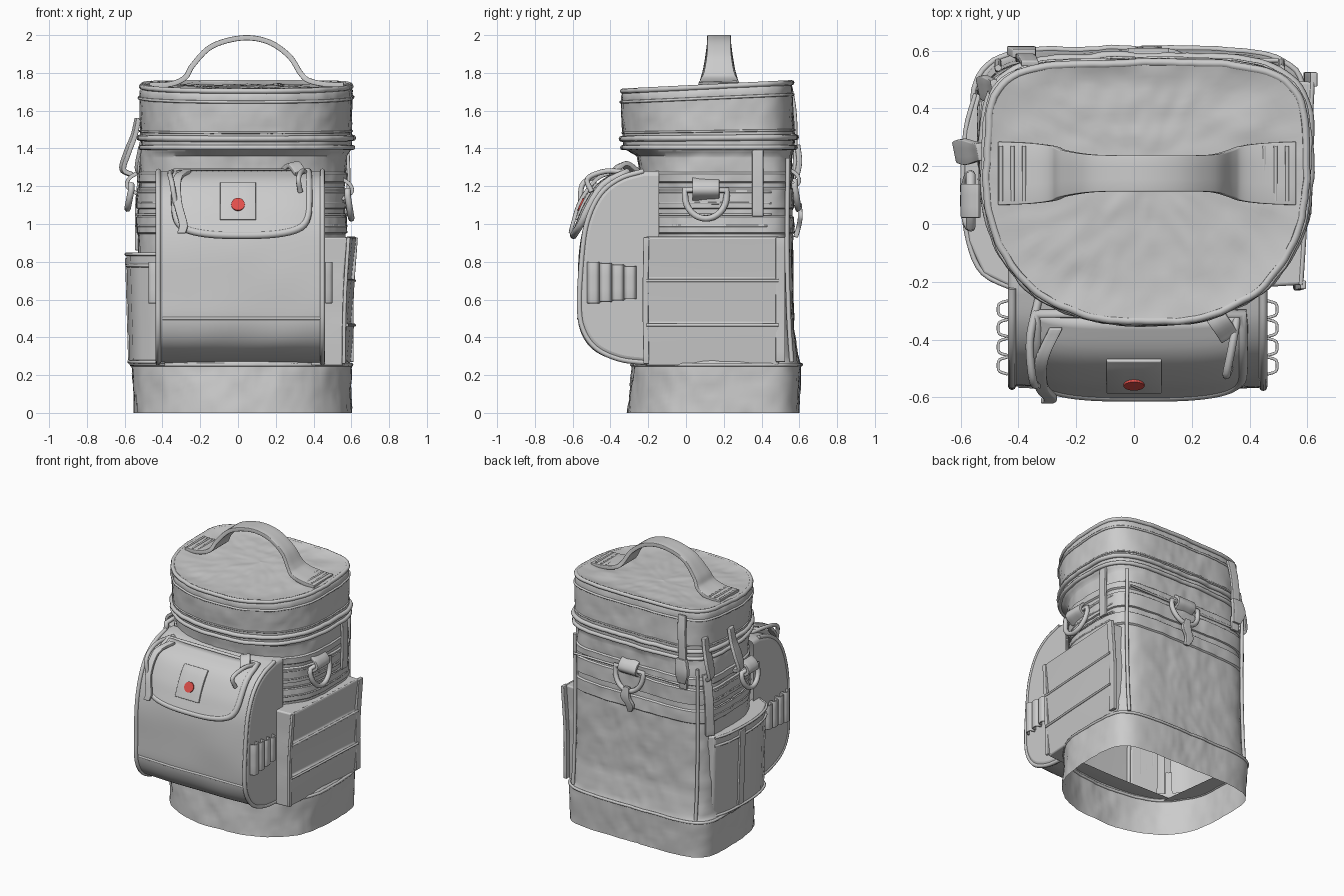
import bpy, bmesh, math
from mathutils import Vector, noise

if "Cube" in bpy.data.objects:
    bpy.data.objects.remove(bpy.data.objects["Cube"])

V = Vector


def mesh(name, verts, faces, solid=0, bevel=0):
    me = bpy.data.meshes.new(name)
    me.from_pydata([tuple(v) for v in verts], [], faces)
    bm = bmesh.new()
    bm.from_mesh(me)
    bmesh.ops.delete(bm, geom=[v for v in bm.verts if not v.link_faces], context='VERTS')
    bmesh.ops.recalc_face_normals(bm, faces=bm.faces)
    bm.to_mesh(me)
    bm.free()
    ob = bpy.data.objects.new(name, me)
    bpy.context.collection.objects.link(ob)
    bpy.ops.object.select_all(action='DESELECT')
    ob.select_set(True)
    bpy.context.view_layer.objects.active = ob
    bpy.ops.object.shade_smooth_by_angle(angle=math.radians(40))
    if solid:
        m = ob.modifiers.new("thickness", 'SOLIDIFY')
        m.thickness, m.offset = solid, 0
    if bevel:
        m = ob.modifiers.new("soft_edges", 'BEVEL')
        m.width, m.segments, m.limit_method, m.angle_limit = bevel, 3, 'ANGLE', 0.7
    return ob


def spline(pts, k=6):
    p = [V(q) for q in pts]
    p = [2 * p[0] - p[1]] + p + [2 * p[-1] - p[-2]]
    out = []
    for i in range(1, len(p) - 2):
        a, b, c, d = p[i - 1:i + 3]
        for j in range(k):
            t = j / k
            out.append(0.5 * (2 * b + (c - a) * t + (2 * a - 5 * b + 4 * c - d) * t * t
                              + (3 * b - a - 3 * c + d) * t ** 3))
    return out + [p[-2]]


def grid(rows, closed=False):
    n, faces = len(rows[0]), []
    for i in range(len(rows) - 1):
        for j in range(n if closed else n - 1):
            k = (j + 1) % n
            faces.append((i * n + j, i * n + k, (i + 1) * n + k, (i + 1) * n + j))
    return [v for r in rows for v in r], faces


def tube(name, pts, r, cyclic=False):
    cu = bpy.data.curves.new(name, 'CURVE')
    cu.dimensions, cu.bevel_depth, cu.bevel_resolution = '3D', r, 2
    cu.use_fill_caps = True
    s = cu.splines.new('POLY')
    s.points.add(len(pts) - 1)
    for q, p in zip(s.points, pts):
        q.co = (*p, 1)
    s.use_cyclic_u = cyclic
    ob = bpy.data.objects.new(name, cu)
    bpy.context.collection.objects.link(ob)


def ribbon(name, pts, side, width, thick=0.02, k=6):
    ws = width if isinstance(width, list) else [width] * len(pts)
    path, w = spline(pts, k), [q.x for q in spline([(a, 0, 0) for a in ws], k)]
    rows = [[p + V(side) * a * f for f in (-.5, -.17, .17, .5)] for p, a in zip(path, w)]
    return mesh(name, *grid(rows), solid=thick, bevel=0.004)


def side_pocket(name, outline, steps):
    """Open-backed pocket: the outline is pushed outwards by each (height, offset) step."""
    s, n = math.copysign(1, outline[1][0]), len(outline)
    v, f = grid([[V((x + s * o, y, z)) for x, y in outline] for z, o in steps])
    return mesh(name, v, f + [tuple(range(n)), tuple(range(len(v) - n, len(v)))], bevel=.01)


# Body outline by height: z, left, right, front, back
BODY = [(0, -.55, .60, -.31, .60), (.25, -.56, .60, -.285, .605), (.28, -.545, .575, -.27, .595),
        (.45, -.535, .565, -.26, .57), (1.2, -.525, .565, -.24, .558), (1.36, -.52, .575, -.26, .56),
        (1.40, -.51, .60, -.33, .57), (1.5, -.515, .60, -.335, .57), (1.70, -.52, .605, -.345, .56),
        (1.735, -.50, .585, -.33, .55)]
WEB = ((.95, 1.04), (1.08, 1.19), (1.22, 1.27))


def ring(z, off=0.0, scale=1.0, drop=0.0, n=160):
    for a, b in zip(BODY, BODY[1:]):
        if a[0] <= z <= b[0]:
            t = (z - a[0]) / (b[0] - a[0])
            l, r, f, bk = [p + (q - p) * t for p, q in zip(a[1:], b[1:])]
            break
    pts = []
    for i in range(n):
        c, s = math.cos(2 * math.pi * i / n), math.sin(2 * math.pi * i / n)
        e = (5.5 - 1.3 * min(1, max(0, (z - 1.2) / .2))) if s > 0 else 2.4
        hx, hy = (r - l) / 2 + off, (bk - .2 if s > 0 else .2 - f) + off
        d = scale * (abs(c / hx) ** e + abs(s / hy) ** e) ** (-1 / e)
        p = V(((l + r) / 2 + d * c, .2 + d * s, z - drop))
        wob = noise.noise(p * 7) * .008 + noise.noise(p * 20) * .005
        p += V((c, s, 1 if scale < 1 else 0)) * wob
        p.z = max(0, p.z + .05 * (p.y - .1) * min(1, max(0, (z - 1.4) / .3)))
        pts.append(p)
    return pts


# Main shell with webbing steps, open underneath and behind the pockets, closed by the lid top
zs = {round(i * .03, 2) for i in range(58)} | {b[0] for b in BODY}
zs |= {z + d for w in WEB for z in w for d in (-.004, .004)}
rows = [ring(z, .01 if any(a < z < b for a, b in WEB) else 0) for z in sorted(zs) if z <= 1.735]
rows += [ring(1.735, 0, 1 - .06 * i, min(.012, .004 * i)) for i in range(1, 17)] + [ring(1.735, 0, .005, .01)]
verts, faces = grid(rows, True)


def hidden(p):
    front = abs(p.x) < .41 and p.y < -.13 and .3 < p.z < 1.22
    right = p.x > .45 and -.16 < p.y < .46 and .29 < p.z < .89
    left = p.x < -.42 and -.16 < p.y < .43 and .29 < p.z < .81
    return front or right or left


mesh("body_shell", verts, [f for f in faces if not all(hidden(verts[i]) for i in f)])

# Piping and seams wrapped around the body
for z, off, r in ((.255, .002, .010), (1.405, .004, .014), (1.455, .006, .016), (1.49, .0, .006),
                  (1.665, .002, .008), (1.725, .004, .014)):
    tube("body_piping", ring(z, off), r, True)
for i in range(4):
    tube("webbing_stitch", [p for p in ring(.99 + i * .06, .008) if p.y < .45][20:] +
         [p for p in ring(.99 + i * .06, .008) if p.y < .45][:20], .006)
for x in (-.47, .51):
    tube("back_edge_piping", spline([(x, .56, .27), (x, .545, .5), (x, .535, .9), (x, .54, 1.35)]), .012)
tube("back_seam", [(x / 10, .566, 1.22) for x in range(-4, 6)], .008)

# Top carry handle
H = [(-.47, 1.735), (-.36, 1.74), (-.28, 1.775), (-.24, 1.84), (-.14, 1.94), (.02, 1.985),
     (.16, 1.965), (.27, 1.89), (.33, 1.80), (.37, 1.762), (.45, 1.742), (.56, 1.735)]
ribbon("carry_handle", [(x, .175, z) for x, z in H], (0, 1, 0),
       [.22, .21, .19, .16, .13, .125, .125, .13, .16, .19, .21, .22], .028)
for x in (-.46, -.42, -.38, -.34, .41, .45, .49, .53):
    tube("handle_stitching", [(x, .08, 1.747), (x, .27, 1.752)], .007)

# Front pocket from its side profile, open into the body
P = spline([(0, -.2, .265), (0, -.35, .285), (0, -.48, .345), (0, -.545, .45), (0, -.56, .6), (0, -.55, .85),
            (0, -.52, 1.02), (0, -.45, 1.16), (0, -.35, 1.24), (0, -.22, 1.28)])
prof = [V((0, -.14, .265))] + P + [V((0, -.14, 1.28))]
n = len(prof)


def pocket_point(x, p):
    w = noise.noise(V((x * 4, p.y * 4, p.z * 4))) * .008
    return V((x, p.y - .012 * math.cos(x * 3.2) + w, p.z))


v, f = grid([[pocket_point(-.435 + .895 * i / 16, p) for p in prof] for i in range(17)])
mesh("front_pocket", v, f + [tuple(range(n)), tuple(range(16 * n, 17 * n))], bevel=.025)
for x in (-.422, .447):
    tube("front_pocket_piping", [pocket_point(x, p) for p in P], .014)
tube("front_pocket_seam", [pocket_point(x / 20, V((0, -.553, .5))) for x in range(-8, 10)], .009)

# Elastic loops on both sides of the pocket
for s, x in ((-1, -.435), (1, .46)):
    for i in range(4):
        y = -.49 + i * .065
        ribbon("elastic_loop", [(x, y - .03, .69), (x + s * .03, y - .02, .69), (x + s * .035, y, .69),
                                (x + s * .03, y + .02, .69), (x, y + .03, .69)], (0, 0, 1), .22 - .015 * i, .01, 3)

# Pocket flap with rounded lower corners
F = spline([(0, -.33, 1.275), (0, -.45, 1.215), (0, -.53, 1.1), (0, -.572, 1.0), (0, -.595, .94)], 10)


def flap_point(u, s):
    t = min(s, .9999) * (len(F) - 1)
    p = F[int(t)].lerp(F[int(t) + 1], t % 1)
    return V((.02 + .355 * u, p.y + .02 * u ** 4, p.z))


us = [math.sin(math.pi * (i / 32 - .5)) for i in range(33)]
low = [.45 + .55 * max(0, 1 - abs(u) ** 2.8) ** (1 / 2.8) for u in us]
mesh("pocket_flap", *grid([[flap_point(u, m * j / 16) for j in range(17)] for u, m in zip(us, low)]), solid=.025)
edge = [flap_point(-1, j * .09) for j in range(5)] + [flap_point(u, m) for u, m in zip(us, low)]
edge += [flap_point(1, .36 - j * .09) for j in range(5)]
tube("flap_piping", edge, .02, True)

# Plain square patch with a red dot
ribbon("flap_patch", [(0, -.468, 1.215), (0, -.505, 1.17), (0, -.545, 1.1), (0, -.578, 1.02)], (1, 0, 0), .19, .02)
bpy.ops.mesh.primitive_cylinder_add(vertices=24, radius=.036, depth=.025, location=(0, -.55, 1.1),
                                    rotation=V((0, -.9, .42)).to_track_quat('Z', 'Y').to_euler())
dot = bpy.context.object
dot.name = "red_dot"
red = bpy.data.materials.new("red")
red.diffuse_color = (.75, .08, .07, 1)
red.use_nodes = True
red.node_tree.nodes["Principled BSDF"].inputs["Base Color"].default_value = red.diffuse_color
dot.data.materials.append(red)

# Flap pulls and cords
ribbon("flap_pull_left", [(-.27, -.36, 1.28), (-.32, -.47, 1.24), (-.32, -.56, 1.12), (-.29, -.60, 1.0),
                          (-.30, -.612, .95)], (1, 0, 0), .045, .02)
ribbon("flap_pull_right", [(.24, -.26, 1.27), (.29, -.33, 1.315), (.33, -.39, 1.27)], (.8, .5, .2), .07, .025)
tube("flap_cord", spline([(.36, -.3, 1.27), (.34, -.42, 1.28), (.32, -.52, 1.24), (.33, -.5, 1.17)]), .014)
tube("flap_cord", spline([(-.33, -.26, 1.27), (-.36, -.4, 1.27), (-.35, -.54, 1.22), (-.33, -.56, 1.1)]), .014)

# Right side pocket: three overlapping panels and edge binding
R = [(.50, .5), (.605, .49), (.595, .3), (.585, .1), (.565, -.21), (.40, -.22)]
side_pocket("right_pocket", R, [(.25, -.012), (.36, .0), (.465, .01), (.475, -.008), (.59, .002), (.70, .014),
                                (.71, -.004), (.82, .008), (.93, .022)])
for z in (.465, .70, .925):
    tube("right_pocket_stitch", [(x + .012, y, z) for x, y in R[1:5]], .008)
ribbon("right_pocket_back_binding", [(.60, .5, .27), (.60, .5, .6), (.622, .5, .93)], (0, 1, 0), .05, .025)
ribbon("right_pocket_front_binding", [(.56, -.21, .26), (.565, -.215, .6), (.585, -.21, .93)], (0, 1, 0), .03, .02)

# Left side pocket with hem and vertical strip
L = [(-.48, .48), (-.535, .45), (-.57, .32), (-.58, .1), (-.56, -.06), (-.51, -.17), (-.39, -.23)]
side_pocket("left_pocket", L, [(.25, -.005), (.40, -.002), (.55, .003), (.70, .007), (.85, .012)])
for z, o in ((.84, .012), (.78, .008), (.27, -.003)):
    tube("left_pocket_hem", spline([(x - o, y, z) for x, y in L[1:]], 4), .009)
ribbon("left_pocket_strip", [(-.572, .2, .28), (-.58, .2, .55), (-.588, .2, .82)], (0, 1, 0), .06, .02)


# D rings hung from webbing tabs
def d_ring(name, origin, u, out, r=.11):
    o, u, out = V(origin), V(u), V(out)
    arc = [o + u * r * math.cos(a) + V((0, 0, r * 1.1 * math.sin(a))) + out * (.02 * -math.sin(a))
           for a in [math.pi * (1 + i / 16) for i in range(17)]]
    tube(name, [o - u * r + V((0, 0, .03))] + arc + [o + u * r + V((0, 0, .03))], .017, True)
    ribbon(name + "_tab", [o - out * .03 + V((0, 0, .09)), o + out * .012 + V((0, 0, .06)),
                           o + out * .022 + V((0, 0, .02)), o - out * .03 - V((0, 0, .02))], u, r * 1.3, .02)


d_ring("right_ring", (.58, .105, 1.15), (0, 1, 0), (1, 0, 0))
d_ring("left_ring", (-.565, .08, 1.18), (0, 1, 0), (-1, 0, 0), .09)
d_ring("back_ring", (.05, .575, 1.2), (1, 0, 0), (0, 1, 0))
ribbon("back_clip", [(.05, .60, 1.11), (.06, .605, 1.04), (.03, .595, .98), (.04, .58, .93)], (1, 0, 0),
       [.04, .07, .06, .03], .025)

# Loose straps and buckles at the left and back-left corner
ribbon("back_corner_strap", [(-.36, .555, 1.72), (-.37, .575, 1.6), (-.38, .58, 1.45), (-.38, .57, 1.2)],
       (1, 0, 0), .06, .02)
ribbon("back_corner_buckle", [(-.38, .59, 1.42), (-.39, .60, 1.33), (-.38, .585, 1.25)], (1, 0, 0), [.08, .1, .06], .03)
for y, x, d in ((.25, -.53, 1), (.47, -.48, .6)):
    ribbon("left_strap", [(x, y, 1.56), (x - .02 * d, y, 1.47), (x - .055 * d, y, 1.38), (x - .08 * d, y, 1.29),
                          (x - .03 * d, y, 1.26)], (-.2, .98, 0), [.06, .07, .09, .07, .05], .025)
ribbon("left_corner_strap", [(-.50, .48, 1.3), (-.52, .48, 1.1), (-.52, .47, .86)], (.6, .8, 0), .06, .02)
ribbon("right_strap", [(.58, .38, 1.4), (.585, .38, 1.25), (.58, .38, 1.04)], (0, 1, 0), .06, .02)
